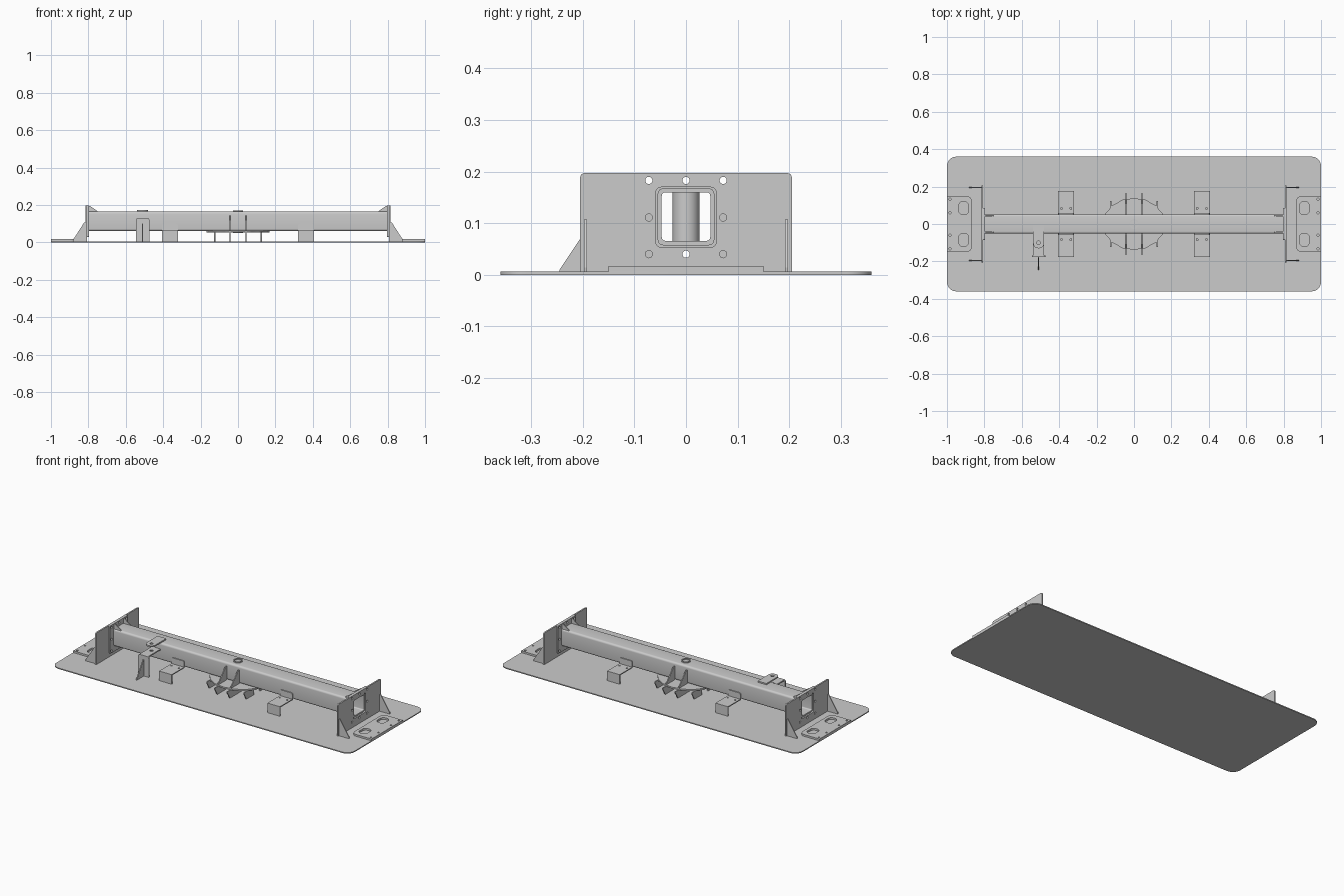
import bpy, bmesh, math
from mathutils import Vector

if "Cube" in bpy.data.objects:
    bpy.data.objects.remove(bpy.data.objects["Cube"])

AXES = {'z': lambda u, v, w: (u, v, w),
        'x': lambda u, v, w: (w, u, v),
        'y': lambda u, v, w: (u, w, v)}


def rrect(u0, u1, v0, v1, r=0.0, n=5):
    """Rounded rectangle; r is one radius or four (from low-low, counterclockwise)."""
    u0, u1 = min(u0, u1), max(u0, u1)
    v0, v1 = min(v0, v1), max(v0, v1)
    rs = r if isinstance(r, tuple) else (r,) * 4
    pts = []
    for k, (u, v, su, sv) in enumerate([(u0, v0, 1, 1), (u1, v0, -1, 1),
                                        (u1, v1, -1, -1), (u0, v1, 1, -1)]):
        q = rs[k]
        if q == 0:
            pts.append((u, v))
            continue
        for i in range(n + 1):
            a = math.pi + math.pi / 2 * (k + i / n)
            pts.append((u + su * q + q * math.cos(a), v + sv * q + q * math.sin(a)))
    return pts


def circle(u, v, r, n=20):
    return [(u + r * math.cos(2 * math.pi * i / n),
             v + r * math.sin(2 * math.pi * i / n)) for i in range(n)]


def plate(name, loops, w0, w1, axis='z'):
    """Extrude an outline (first loop) with holes (other loops) from w0 to w1."""
    cu = bpy.data.curves.new(name, 'CURVE')
    cu.dimensions = '2D'
    cu.fill_mode = 'BOTH'
    cu.extrude = abs(w1 - w0) / 2
    for loop in loops:
        sp = cu.splines.new('POLY')
        sp.points.add(len(loop) - 1)
        for p, (u, v) in zip(sp.points, loop):
            p.co = (u, v, 0, 1)
        sp.use_cyclic_u = True
    tmp = bpy.data.objects.new(name + "_tmp", cu)
    bpy.context.collection.objects.link(tmp)
    dg = bpy.context.evaluated_depsgraph_get()
    me = bpy.data.meshes.new_from_object(tmp.evaluated_get(dg))
    bpy.data.objects.remove(tmp)
    bm = bmesh.new()
    bm.from_mesh(me)
    for v in bm.verts:
        v.co = Vector(AXES[axis](v.co.x, v.co.y, v.co.z + (w0 + w1) / 2))
    bmesh.ops.remove_doubles(bm, verts=bm.verts, dist=1e-5)
    bmesh.ops.recalc_face_normals(bm, faces=bm.faces)
    bm.to_mesh(me)
    bm.free()
    me.name = name
    ob = bpy.data.objects.new(name, me)
    bpy.context.collection.objects.link(ob)
    return ob


B = 0.006  # top of base sheet

# base sheet
plate("base_sheet", [rrect(-1, 1, -.36, .36, .05, 8)], 0, B)

# square tube beam
plate("beam", [rrect(-.052, .052, .061, .165, .012), rrect(-.047, .047, .066, .160, .007)],
      -.80, .80, 'x')

bolts = [circle(y, z, .007, 16) for y in (-.072, 0, .072) for z in (.183, .111, .04)
         if (y, z) != (0, .111)]
for s, side in ((-1, "left"), (1, "right")):
    # upright end plate and inner bolted flange
    plate(f"end_plate_{side}", [rrect(-.205, .205, B, .197, (0, 0, .008, .008)),
          rrect(-.059, .059, .053, .170, .012)] + bolts, s * .806, s * .815, 'x')
    plate(f"beam_flange_{side}", [rrect(-.086, .086, .028, .197, .006),
          rrect(-.052, .052, .061, .165, .012)] + bolts, s * .797, s * .806, 'x')
    # weld collar in the opening
    plate(f"collar_{side}", [rrect(-.055, .055, .057, .168, .012),
          rrect(-.047, .047, .066, .160, .007)], s * .797, s * .811, 'x')
    for t in (-1, 1):
        # outer side gussets and small gussets over the beam
        y = t * .195
        plate(f"outer_gusset_{side}", [[(s * .815, B), (s * .882, B), (s * .882, .014),
              (s * .822, .107), (s * .815, .107)]], y - .003, y + .003, 'y')
        y = t * .044
        plate(f"top_gusset_{side}", [[(s * .797, .164), (s * .752, .164), (s * .752, .168),
              (s * .792, .195), (s * .797, .195)]], y - .003, y + .003, 'y')
    # slotted foot pad
    inner = (.03, 0, 0, .03) if s > 0 else (0, .03, .03, 0)
    holes = [rrect(s * .885, s * .937, t * .05, t * .12, .022) for t in (-1, 1)]
    holes += [circle(s * .984, y, .006, 12) for y in (-.133, -.06, .06, .133)]
    plate(f"foot_pad_{side}", [rrect(s * .866, s, -.15, .15, inner)] + holes, B, .017)

    # stepped brackets on both sides of the beam
    x0, x1 = s * .363 - .042, s * .363 + .042
    for t in (-1, 1):
        hs = [circle(s * .363 + d, t * .083, .005, 12) for d in (-.025, .025)]
        plate("bracket_shelf", [rrect(x0, x1, t * .052, t * .177)] + hs, .058, .064)
        plate("bracket_lip", [rrect(x0, x1, B, .06)], t * .171, t * .177, 'y')
        plate("bracket_back", [rrect(x0, x1, .06, .10, (0, 0, .01, .01))],
              t * .052, t * .058, 'y')

# scalloped centre disc
disc = []
for i in range(128):
    a = 2 * math.pi * i / 128
    k = 1 - .03 * abs(math.sin(8 * a))
    disc.append((.168 * k * math.cos(a), .14 * k * math.sin(a)))
plate("centre_disc", [disc, circle(0, 0, .017)], .052, .061)

# centre pivot sleeve
plate("pivot_sleeve", [circle(0, 0, .026, 32), circle(0, 0, .019, 32)], .05, .171)

# ribs above and below the disc
for t in (-1, 1):
    for x in (-.042, .042):
        plate("upper_rib", [[(t * .052, .06), (t * .132, .06), (t * .132, .066),
              (t * .06, .143), (t * .052, .143)]], x - .003, x + .003, 'x')
        plate("lower_rib", [[(t * .03, .053), (t * .165, .053), (t * .165, .045),
              (t * .14, B), (t * .03, B)]], x - .003, x + .003, 'x')
    for x in (-.124, .124):
        plate("outer_rib", [[(t * .03, .053), (t * .122, .053), (t * .122, .045),
              (t * .10, B), (t * .03, B)]], x - .003, x + .003, 'x')

# latch: arm on the beam, lug below it, post and triangular brace
lx = -.51
hole = circle(lx, -.10, .010, 16)
plate("latch_arm", [rrect(lx - .029, lx + .029, -.13, 0, (.027, .027, 0, 0)), hole], .165, .173)
plate("latch_lug", [rrect(lx - .029, lx + .029, -.175, -.054), hole], .123, .130)
plate("latch_post", [rrect(lx - .036, lx + .036, B, .130, (0, 0, .01, .01))],
      -.177, -.169, 'y')
plate("latch_brace", [[(-.177, B), (-.245, B), (-.245, .010), (-.182, .105), (-.177, .105)]],
      lx - .003, lx + .003, 'x')

# smooth curved walls, keep edges sharp
for ob in bpy.context.collection.objects:
    ob.select_set(True)
    bpy.context.view_layer.objects.active = ob
bpy.ops.object.shade_smooth_by_angle(angle=math.radians(30))
